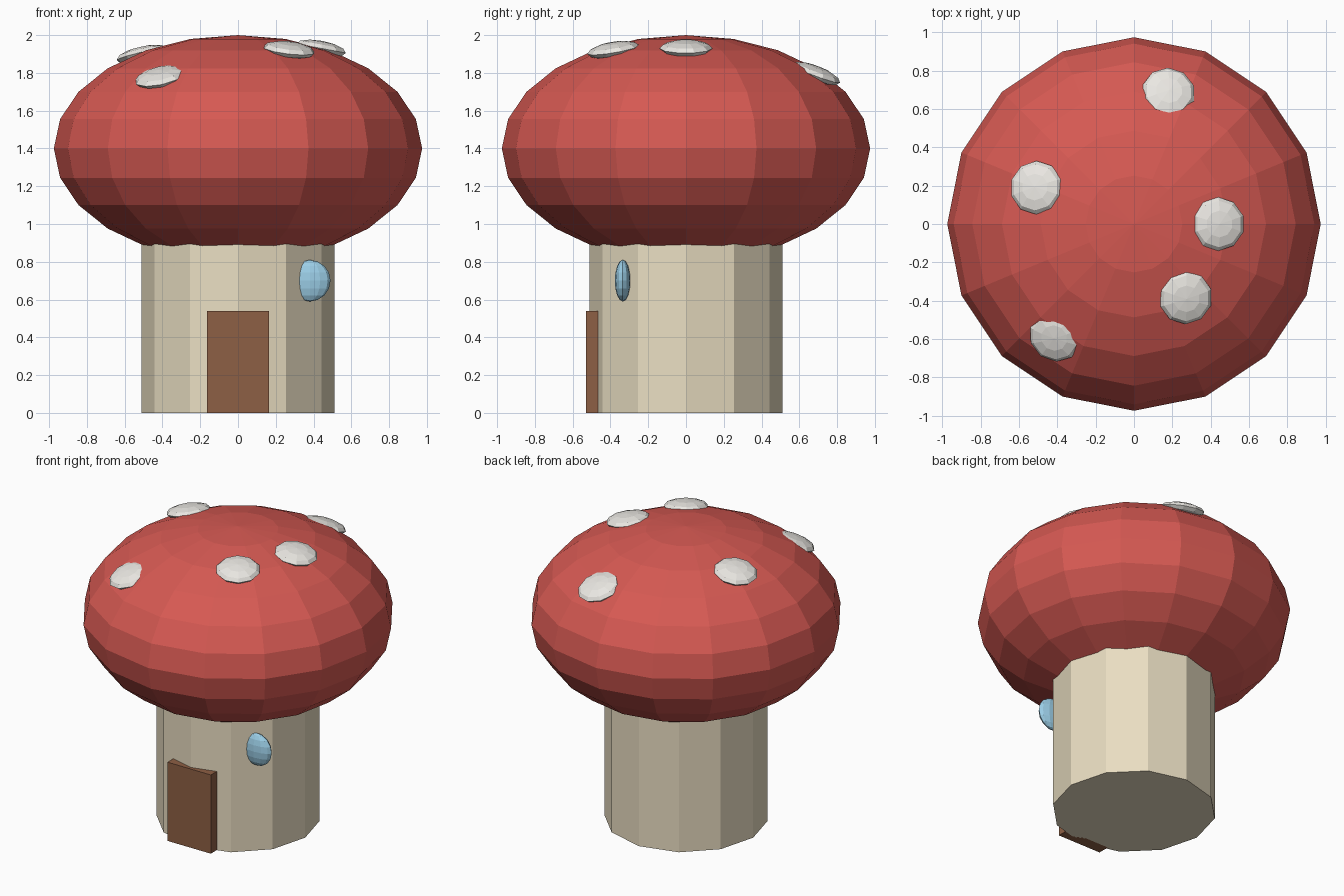
import bpy
import math
from mathutils import Vector

if "Cube" in bpy.data.objects:
    bpy.data.objects.remove(bpy.data.objects["Cube"])


def material(name, rgb):
    mat = bpy.data.materials.new(name)
    mat.diffuse_color = (*rgb, 1.0)
    mat.use_nodes = True
    mat.node_tree.nodes["Principled BSDF"].inputs["Base Color"].default_value = mat.diffuse_color
    return mat


def finish(name, mat, scale):
    obj = bpy.context.object
    obj.name = name
    obj.scale = scale
    obj.data.materials.append(mat)
    return obj


def ellipsoid(name, mat, loc, scale, segments, rings):
    bpy.ops.mesh.primitive_uv_sphere_add(
        segments=segments, ring_count=rings, radius=1, location=loc)
    return finish(name, mat, scale)


def box(name, mat, loc, size):
    bpy.ops.mesh.primitive_cube_add(size=1, location=loc)
    return finish(name, mat, size)


red = material("cap_red", (0.67, 0.10, 0.085))
cream = material("stem_cream", (0.82, 0.73, 0.54))
brown = material("door_brown", (0.27, 0.115, 0.058))
blue = material("window_blue", (0.33, 0.62, 0.80))
white = material("spot_white", (0.82, 0.80, 0.76))

# Stem: straight 12-sided column, top buried in the cap
bpy.ops.mesh.primitive_cylinder_add(vertices=12, radius=0.51, depth=1.0,
                                    location=(0, 0, 0.5))
finish("stem", cream, (1, 1, 1))

# Cap: squashed 16-sided sphere
CAP_R, CAP_H, CAP_Z = 0.975, 0.6, 1.4
ellipsoid("cap", red, (0, 0, CAP_Z), (CAP_R, CAP_R, CAP_H), 16, 12)

# Door and round window on the front
box("door", brown, (0, -0.49, 0.27), (0.33, 0.08, 0.54))
ellipsoid("window", blue, (0.38, -0.335, 0.70), (0.11, 0.042, 0.11), 12, 8)

# Spots: flat pebbles leaning outward with the cap
spots = [(0.44, 0.0, 1.93), (0.27, -0.385, 1.922), (-0.41, -0.585, 1.78),
         (-0.51, 0.19, 1.898), (0.18, 0.685, 1.797)]
for i, (x, y, z) in enumerate(spots):
    spot = ellipsoid(f"spot_{i + 1}", white, (x, y, z),
                     (0.14, 0.14, 0.04), 10, 6)
    r = math.hypot(x, y) / CAP_R
    slope = 0.6 * CAP_H / (CAP_R * CAP_R * math.sqrt(1 - r * r))
    lean = Vector((x * slope, y * slope, 1))
    spot.rotation_euler = Vector((0, 0, 1)).rotation_difference(lean).to_euler()
